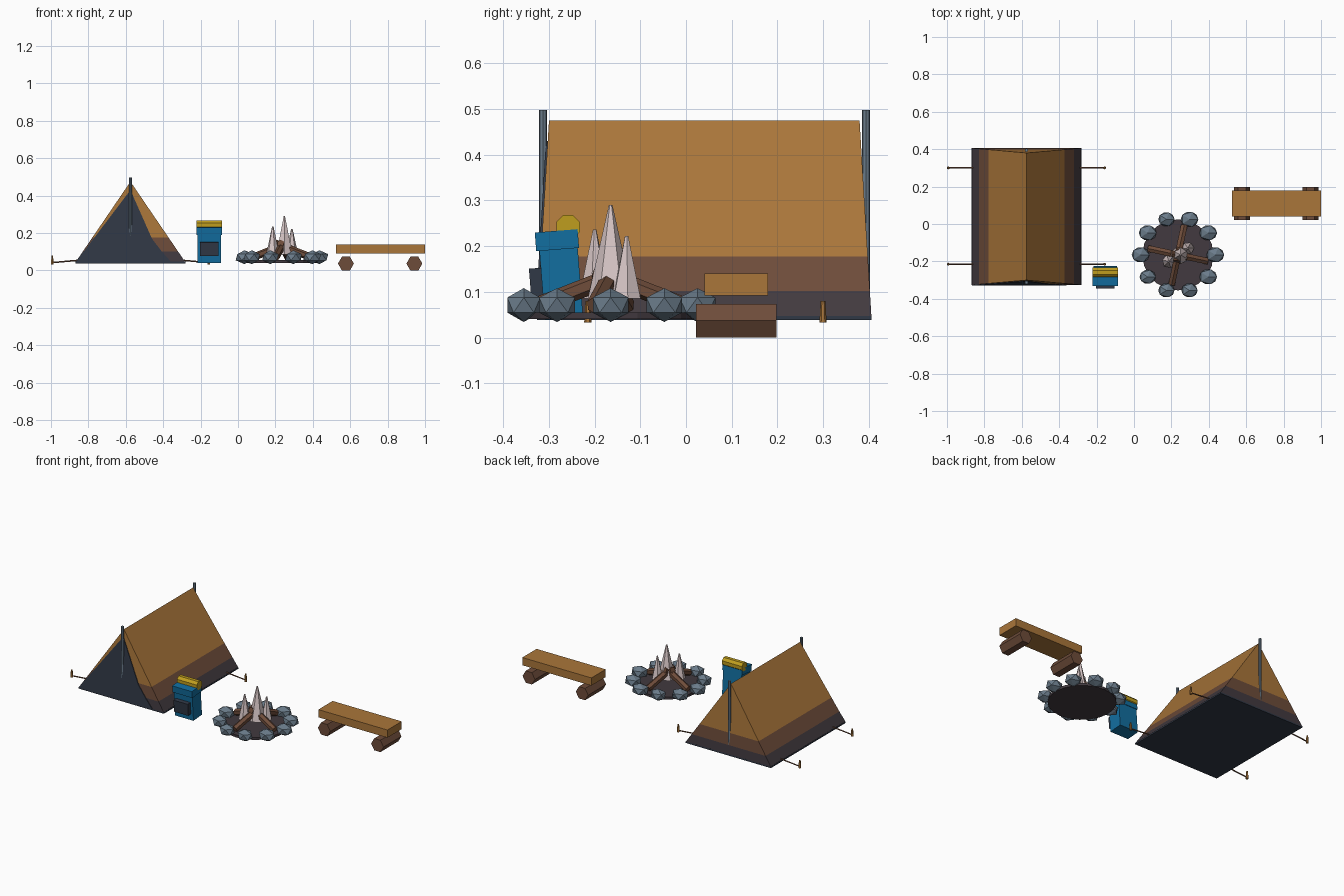
import bpy, bmesh, math
from mathutils import Vector, Matrix

cube = bpy.data.objects.get("Cube")
if cube:
    bpy.data.objects.remove(cube, do_unlink=True)


def material(name, r, g, b):
    m = bpy.data.materials.new(name)
    m.use_nodes = True
    m.diffuse_color = (r, g, b, 1)
    m.node_tree.nodes["Principled BSDF"].inputs["Base Color"].default_value = (r, g, b, 1)
    return m


TAN = material("tan", .40, .18, .042)
BROWN = material("brown", .155, .072, .042)
CHARCOAL = material("charcoal", .054, .042, .05)
SLATE = material("slate", .03, .04, .061)
STONE = material("stone_grey", .145, .2, .255)
BLUE = material("blue", .006, .156, .35)
YELLOW = material("yellow", .52, .34, .013)
FLAME = material("pale_flame", .68, .565, .565)


def finish(name, bm, *mats):
    bmesh.ops.recalc_face_normals(bm, faces=bm.faces)
    mesh = bpy.data.meshes.new(name)
    bm.to_mesh(mesh)
    bm.free()
    for m in mats:
        mesh.materials.append(m)
    obj = bpy.data.objects.new(name, mesh)
    bpy.context.collection.objects.link(obj)
    return obj


def rod(name, start, end, r1, r2, sides, mat, spin=0):
    start, end = Vector(start), Vector(end)
    axis = end - start
    bm = bmesh.new()
    place = (Matrix.Translation((start + end) / 2)
             @ axis.to_track_quat('Z', 'Y').to_matrix().to_4x4()
             @ Matrix.Rotation(spin, 4, 'Z'))
    bmesh.ops.create_cone(bm, cap_ends=True, segments=sides, radius1=r1, radius2=r2,
                          depth=axis.length, matrix=place)
    return finish(name, bm, mat)


def box(name, low, high, mat, turn=Matrix.Identity(4)):
    low, high = Vector(low), Vector(high)
    bm = bmesh.new()
    place = turn @ Matrix.Translation((low + high) / 2) @ Matrix.Diagonal((*(high - low), 1))
    bmesh.ops.create_cube(bm, size=1, matrix=place)
    return finish(name, bm, mat)


# Tent shell: stacked rectangles narrowing to a ridge, coloured by height
TENT_X, TENT_Y = -.575, .04
BASE, RIDGE = .045, .475


def tent_half(z):
    t = (z - BASE) / (RIDGE - BASE)
    return .293 * (1 - t), .366 - .026 * t


bm = bmesh.new()
rings = []
for z in (BASE, .102, .177):
    hx, hy = tent_half(z)
    rings.append([bm.verts.new((TENT_X + sx * hx, TENT_Y + sy * hy, z))
                  for sx, sy in ((-1, -1), (1, -1), (1, 1), (-1, 1))])
for level, (lower, upper) in enumerate(zip(rings, rings[1:])):
    for i in range(4):
        j = (i + 1) % 4
        bm.faces.new((lower[i], lower[j], upper[j], upper[i])).material_index = level
hy = tent_half(RIDGE)[1]
front, back = [bm.verts.new((TENT_X, TENT_Y + s * hy, RIDGE)) for s in (-1, 1)]
a, b, c, d = rings[-1]
for corners in ((a, b, front), (b, c, back, front), (c, d, back), (d, a, front, back)):
    bm.faces.new(corners).material_index = 2
finish("tent_shell", bm, CHARCOAL, BROWN, TAN)

# Groundsheet under the tent
box("tent_floor", (TENT_X - .293, TENT_Y - .366, .038), (TENT_X + .293, TENT_Y + .366, .047), SLATE)

# Door flap: thin plate lying on the sloping front wall
bm = bmesh.new()
outline = ((-.29, .048), (.215, .048), (.165, .105), (.115, .17), (0, .43))
layers = [[bm.verts.new((TENT_X + x, TENT_Y - tent_half(z)[1] - gap, z)) for x, z in outline]
          for gap in (.004, 0)]
for layer in layers:
    bm.faces.new(layer)
for i in range(len(outline)):
    j = (i + 1) % len(outline)
    bm.faces.new((layers[0][i], layers[0][j], layers[1][j], layers[1][i]))
finish("tent_door", bm, SLATE)

# Tent poles, guy ropes and pegs
for side, y in (("front", -.313), ("back", .394)):
    rod(side + "_pole", (TENT_X, y, .04), (TENT_X, y, .498), .009, .009, 8, STONE)
for end, y in (("front", -.215), ("back", .30)):
    for side, s in (("right", -1), ("left", 1)):
        x = TENT_X + s * .418
        rod(f"{end}_{side}_rope", (TENT_X + s * .285, y, .054), (x, y, .042), .004, .004, 6, BROWN)
        rod(f"{end}_{side}_peg", (x, y, .033), (x, y, .08), .008, .005, 6, TAN)

# Backpack, leaning slightly forward
pivot = Vector((-.153, -.27, .04))
lean = Matrix.Translation(pivot) @ Matrix.Rotation(math.radians(4.5), 4, 'X') @ Matrix.Translation(-pivot)
box("backpack_body", (-.216, -.309, .042), (-.09, -.225, .195), BLUE, lean)
box("backpack_lid", (-.221, -.316, .193), (-.085, -.222, .234), BLUE, lean)
box("backpack_pocket", (-.203, -.335, .082), (-.105, -.305, .156), SLATE, lean)
rod("bedroll", (-.221, -.258, .242), (-.085, -.258, .242), .028, .028, 8, YELLOW, math.pi / 8)

# Fire pit: ash disc ringed by faceted stones
FIRE = Vector((.235, -.165, 0))
rod("ash_disc", FIRE + Vector((0, 0, .04)), FIRE + Vector((0, 0, .055)), .19, .19, 20, CHARCOAL)
for i in range(10):
    angle = math.tau * i / 10
    spot = FIRE + Vector((.2 * math.cos(angle), .2 * math.sin(angle), .071))
    size = .92 if i in (3, 6, 7, 8) else 1
    bm = bmesh.new()
    bmesh.ops.create_icosphere(bm, subdivisions=1, radius=1, matrix=Matrix.Translation(spot)
                               @ Matrix.Diagonal((.053 * size, .046 * size, .037, 1)))
    finish(f"fire_stone_{i + 1}", bm, STONE)

# Firewood leaning to the middle
for i in range(4):
    angle = math.radians(-12 + 90 * i)
    out = Vector((math.cos(angle), math.sin(angle), 0))
    rod(f"firewood_{i + 1}", FIRE + out * .16 + Vector((0, 0, .07)),
        FIRE - out * .035 + Vector((0, 0, .145)), .02, .02, 6, BROWN)

# Flames
for i, (x, y, radius, top) in enumerate(((.248, -.165, .05, .29), (.186, -.2, .036, .236),
                                         (.288, -.13, .034, .222))):
    rod(f"flame_{i + 1}", (x, y, .085), (x, y, top), radius, .004, 6, FLAME, .3 * i)

# Bench: plank over two hexagonal logs
box("bench_plank", (.525, .04, .092), (1, .18, .14), TAN)
for side, x in (("right", .577), ("left", .943)):
    rod(side + "_bench_log", (x, .022, .0368), (x, .198, .0368), .0425, .0425, 6, BROWN, math.pi / 2)
